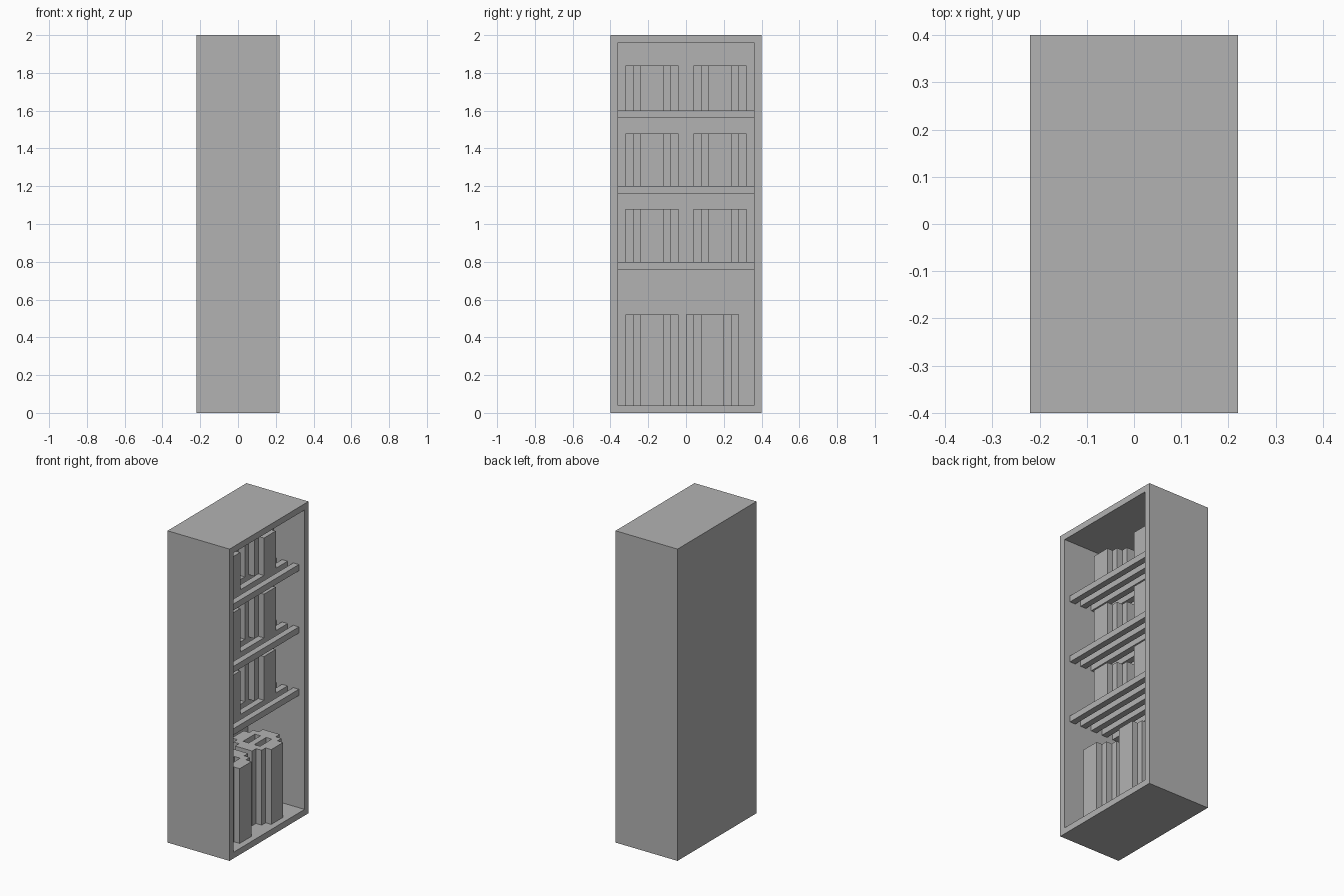
import bpy, bmesh
from mathutils import Vector

if "Cube" in bpy.data.objects:
    bpy.data.objects.remove(bpy.data.objects["Cube"])

U = 0.04  # block size

grey = bpy.data.materials.new("plain_grey")
grey.use_nodes = True
grey.diffuse_color = (0.45, 0.45, 0.45, 1)
grey.node_tree.nodes["Principled BSDF"].inputs["Base Color"].default_value = (0.45, 0.45, 0.45, 1)


def finish(bm, name):
    bmesh.ops.recalc_face_normals(bm, faces=bm.faces)
    mesh = bpy.data.meshes.new(name)
    bm.to_mesh(mesh)
    bm.free()
    mesh.materials.append(grey)
    obj = bpy.data.objects.new(name, mesh)
    bpy.context.collection.objects.link(obj)
    return obj


def box(lo, hi):
    bm = bmesh.new()
    lo, hi = Vector(lo), Vector(hi)
    bmesh.ops.create_cube(bm, size=1)
    bmesh.ops.scale(bm, vec=hi - lo, verts=bm.verts)
    bmesh.ops.translate(bm, vec=(lo + hi) / 2, verts=bm.verts)
    return bm


def push(bm, faces, vec):
    """Move a patch of faces, leaving walls behind it."""
    bmesh.ops.inset_region(bm, faces=faces, thickness=0, use_even_offset=False)
    verts = list({v for f in faces for v in f.verts})
    bmesh.ops.translate(bm, vec=vec, verts=verts)


def pot(name, x, y, z, height):
    """Stepped round pot with two recesses either side of a bar on top."""
    bm = bmesh.new()
    bmesh.ops.create_grid(bm, x_segments=7, y_segments=7, size=3.5 * U)
    cell = lambda f: [round(c / U) for c in f.calc_center_median().xy]
    corners = [f for f in bm.faces if sum(map(abs, cell(f))) > 4]
    bmesh.ops.delete(bm, geom=corners, context="FACES")
    top = list(bm.faces)
    holes = [f for f in top if abs(cell(f)[0]) == 1 and abs(cell(f)[1]) <= 1]
    rim = [e for e in bm.edges if e.is_boundary]
    # outer wall and base
    wall = bmesh.ops.extrude_edge_only(bm, edges=rim)["geom"]
    bmesh.ops.translate(bm, vec=(0, 0, -height),
                        verts=[g for g in wall if isinstance(g, bmesh.types.BMVert)])
    bmesh.ops.contextual_create(bm, geom=[g for g in wall if isinstance(g, bmesh.types.BMEdge)
                                          and g.is_boundary])
    push(bm, holes, (0, 0, -2 * U))
    bmesh.ops.dissolve_limit(bm, angle_limit=0.01, verts=bm.verts, edges=bm.edges)
    bmesh.ops.translate(bm, vec=(x, y, z + height), verts=bm.verts)
    finish(bm, name)


# Cabinet open on one side
bm = box((-0.22, -0.4, 0), (0.22, 0.4, 2))
opening = [f for f in bm.faces if f.calc_center_median().x > 0.2]
bmesh.ops.inset_region(bm, faces=opening, thickness=U, use_even_offset=True)
push(bm, opening, (-0.4, 0, 0))
finish(bm, "cabinet")

# Slatted shelves
for n, top in enumerate((0.8, 1.2, 1.6), 1):
    for i in range(5):
        x = -0.18 + 2 * U * i
        finish(box((x, -0.36, top - U), (x + U, 0.36, top)), f"shelf_{n}_slat_{i + 1}")

# Pots: tall ones on the floor, short ones on the shelves
for n, (x, ys, z, h) in enumerate([
        (0.04, (-0.18, 0.14), 0.04, 0.48),
        (-0.04, (-0.18, 0.18), 0.8, 0.28),
        (-0.04, (-0.18, 0.18), 1.2, 0.28),
        (-0.04, (-0.18, 0.18), 1.6, 0.24)]):
    for side, y in zip(("near", "far"), ys):
        pot(f"{'floor' if n == 0 else f'shelf_{n}'}_pot_{side}", x, y, z, h)
